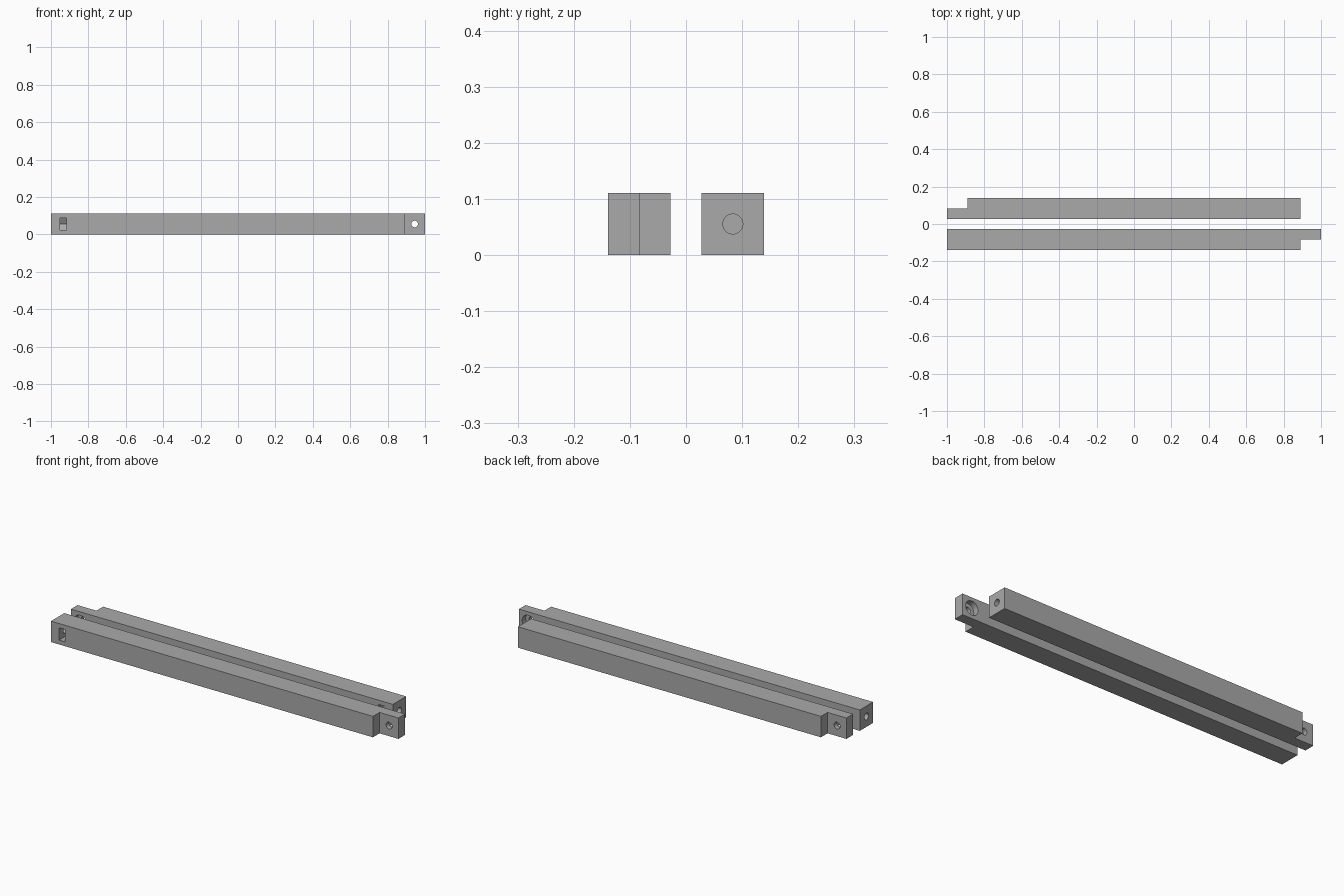
import bpy
import bmesh
from math import pi, cos, sin
from mathutils import Vector

if "Cube" in bpy.data.objects:
    bpy.data.objects.remove(bpy.data.objects["Cube"], do_unlink=True)

SIDE = 0.111          # square section of each bar
HALF = SIDE / 2
BORE = 0.0178         # screw hole radius
HEAD = 0.037          # screw head recess radius
NUT_FLAT = 0.0325     # half width of the nut pocket

grey = bpy.data.materials.new("plain grey")
grey.use_nodes = True
grey.diffuse_color = (0.4, 0.4, 0.4, 1)
grey.node_tree.nodes["Principled BSDF"].inputs["Base Color"].default_value = (0.4, 0.4, 0.4, 1)


def prism(name, outline, sweep):
    """Solid made by sweeping a closed outline along a vector."""
    bm = bmesh.new()
    base = bm.faces.new([bm.verts.new(p) for p in outline])
    swept = bmesh.ops.extrude_face_region(bm, geom=[base], use_keep_orig=True)
    top = [v for v in swept["geom"] if isinstance(v, bmesh.types.BMVert)]
    bmesh.ops.translate(bm, verts=top, vec=Vector(sweep))
    bmesh.ops.recalc_face_normals(bm, faces=bm.faces)
    mesh = bpy.data.meshes.new(name)
    bm.to_mesh(mesh)
    bm.free()
    mesh.materials.append(grey)
    obj = bpy.data.objects.new(name, mesh)
    bpy.context.collection.objects.link(obj)
    return obj


def ring(radius, along, start, x=0.0, count=32):
    """Circle at mid height facing along x or y."""
    points = []
    for i in range(count):
        a = 2 * pi * i / count
        u, z = radius * cos(a), HALF + radius * sin(a)
        points.append((start, u, z) if along == "x" else (x + u, start, z))
    return points


def cut(target, cutter):
    cutter.hide_render = True
    mod = target.modifiers.new("cut", "BOOLEAN")
    mod.operation = "DIFFERENCE"
    mod.solver = "EXACT"
    mod.object = cutter
    bpy.context.view_layer.objects.active = target
    bpy.ops.object.modifier_apply(modifier=mod.name)
    bpy.data.objects.remove(cutter, do_unlink=True)


def make_bar(name, length, slot_side, location, turn):
    # Bar with a half-thickness tab at its far end
    step = length - SIDE
    outline = [(0, -HALF, 0), (step, -HALF, 0), (step, 0, 0),
               (length, 0, 0), (length, HALF, 0), (0, HALF, 0)]
    bar = prism(name, outline, (0, 0, SIDE))

    # Screw hole and head recess through the tab
    tab_x = length - HALF
    cut(bar, prism("tab_hole", ring(BORE, "y", -0.02, tab_x), (0, 0.1, 0)))
    cut(bar, prism("head_recess", ring(HEAD, "y", HALF - 0.03, tab_x), (0, 0.06, 0)))

    # Screw hole running into the plain end
    cut(bar, prism("end_hole", ring(BORE, "x", -0.02), (0.19, 0, 0)))

    # Nut pocket: open on one side, pointed at its inner end
    corner = NUT_FLAT / cos(pi / 6)
    mouth, shoulder, tip = (slot_side * d for d in (0.08, -corner / 2, -corner))
    low, high = HALF - NUT_FLAT, HALF + NUT_FLAT
    pocket = [(0.048, y, z) for y, z in ((mouth, low), (shoulder, low), (tip, HALF),
                                         (shoulder, high), (mouth, high))]
    cut(bar, prism("nut_pocket", pocket, (0.035, 0, 0)))

    bar.location = location
    bar.rotation_euler.z = turn
    bpy.ops.object.select_all(action="DESELECT")
    bar.select_set(True)
    bpy.context.view_layer.objects.active = bar
    bpy.ops.object.shade_smooth_by_angle(angle=pi / 6)
    return bar


make_bar("front_bar", 2.0, -1, (-1, -0.0835, 0), 0)
make_bar("back_bar", 2.0 - SIDE, 1, (1 - SIDE, 0.0835, 0), pi)
